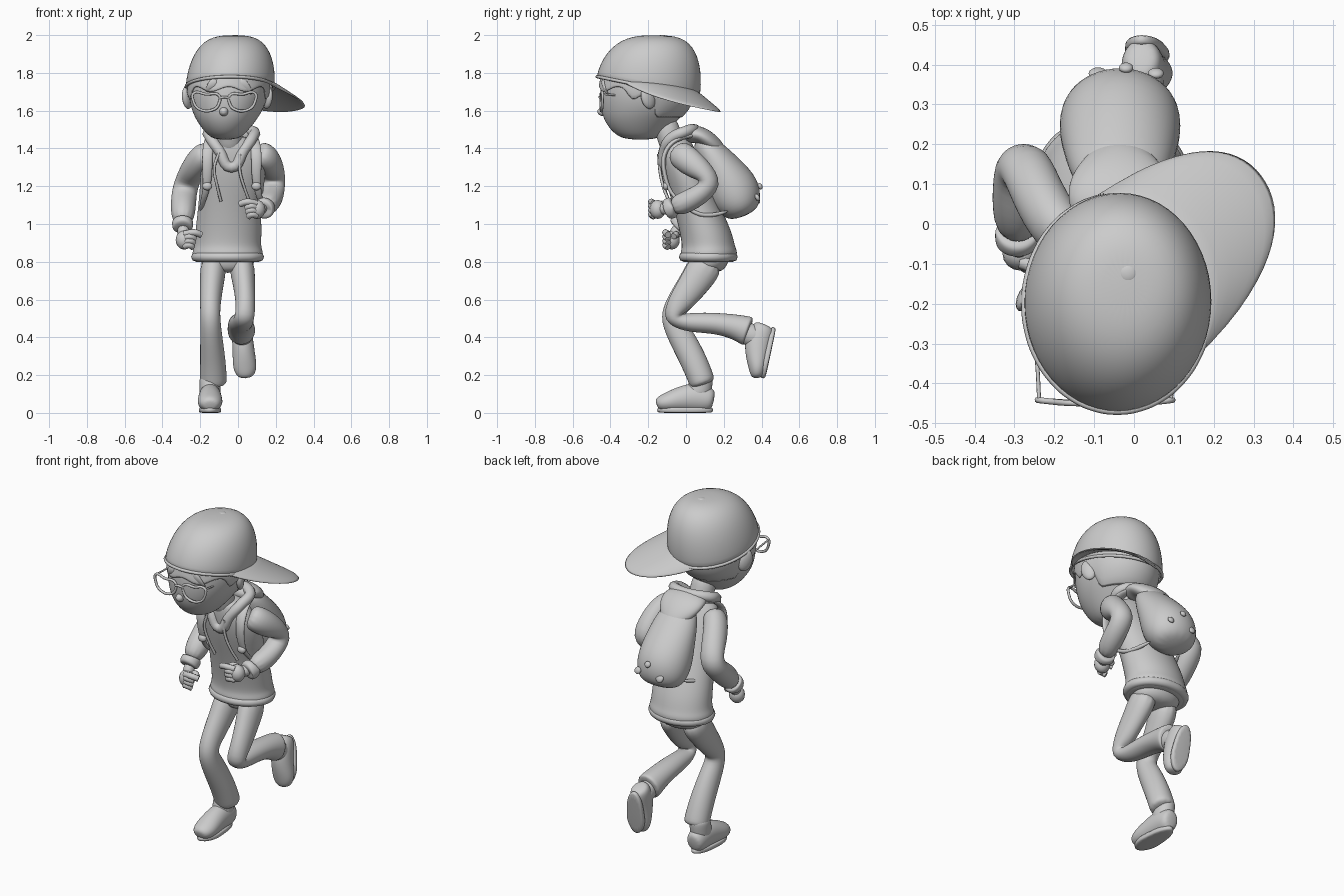
import bpy, bmesh
from math import sin, cos, pi, radians
from mathutils import Vector, Matrix, Euler

cube = bpy.data.objects.get("Cube")
if cube:
    bpy.data.objects.remove(cube)

GREY = (0.6, 0.6, 0.6, 1)
mat = bpy.data.materials.new("plain grey")
mat.use_nodes = True
mat.diffuse_color = GREY
mat.node_tree.nodes["Principled BSDF"].inputs["Base Color"].default_value = GREY


def finish(name, bm, levels=2, thick=0):
    bmesh.ops.recalc_face_normals(bm, faces=bm.faces)
    me = bpy.data.meshes.new(name)
    bm.to_mesh(me)
    bm.free()
    for p in me.polygons:
        p.use_smooth = True
    me.materials.append(mat)
    ob = bpy.data.objects.new(name, me)
    bpy.context.collection.objects.link(ob)
    if thick:
        mod = ob.modifiers.new("thickness", "SOLIDIFY")
        mod.thickness, mod.offset = thick, 0
    if levels:
        mod = ob.modifiers.new("smooth", "SUBSURF")
        mod.levels = mod.render_levels = levels
    return ob


def loft(name, rings, wrap=True, caps=(True, True), levels=2, thick=0):
    """Skin a list of equal-length point rows."""
    bm = bmesh.new()
    rows = [[bm.verts.new(p) for p in r] for r in rings]
    n = len(rows[0])
    for a, b in zip(rows, rows[1:]):
        for i in range(n if wrap else n - 1):
            j = (i + 1) % n
            bm.faces.new((a[i], a[j], b[j], b[i]))
    if caps[0]:
        bm.faces.new(rows[0])
    if caps[1]:
        bm.faces.new(rows[-1])
    return finish(name, bm, levels, thick)


def tube(name, pts, flat=False, n=12, levels=2):
    """Ellipse rings (x, y, z, rx, ry) along a path; flat keeps them level."""
    rings = []
    for i, (x, y, z, rx, ry) in enumerate(pts):
        a = Vector(pts[max(i - 1, 0)][:3])
        b = Vector(pts[min(i + 1, len(pts) - 1)][:3])
        t = Vector((0, 0, 1)) if flat else (b - a).normalized()
        ref = Vector((1, 0, 0)) if abs(t.x) < 0.85 else Vector((0, 0, 1))
        u = (ref - t * ref.dot(t)).normalized()
        v = t.cross(u)
        rings.append([Vector((x, y, z)) + 1.03 * (u * rx * cos(k) + v * ry * sin(k))
                      for k in (2 * pi * s / n for s in range(n))])
    return loft(name, rings, levels=levels)


def wire(name, pts, r, cyclic=False):
    """Thin round cord through the points."""
    cu = bpy.data.curves.new(name, "CURVE")
    cu.dimensions = "3D"
    cu.bevel_depth, cu.bevel_resolution, cu.resolution_u = r, 2, 5
    cu.use_fill_caps = True
    sp = cu.splines.new("BEZIER")
    sp.bezier_points.add(len(pts) - 1)
    for bp, p in zip(sp.bezier_points, pts):
        bp.co = p
        bp.handle_left_type = bp.handle_right_type = "AUTO"
    sp.use_cyclic_u = cyclic
    cu.materials.append(mat)
    ob = bpy.data.objects.new(name, cu)
    bpy.context.collection.objects.link(ob)
    return ob


def ball(name, centre, size, rot=(0, 0, 0)):
    bm = bmesh.new()
    bmesh.ops.create_uvsphere(bm, u_segments=16, v_segments=10, radius=1)
    bm.transform(Matrix.LocRotScale(Vector(centre), Euler(rot), Vector(size)))
    return finish(name, bm, 0)


# Head
HEAD = [(1.445, -.065, -.24, .06, .08), (1.48, -.065, -.25, .105, .135),
        (1.55, -.062, -.24, .16, .195), (1.62, -.055, -.21, .195, .24),
        (1.70, -.05, -.205, .212, .25), (1.80, -.045, -.2, .205, .24),
        (1.90, -.04, -.18, .15, .17)]
tube("head", [(x, y, z, rx, ry) for z, x, y, rx, ry in HEAD], True, 16)
tube("neck", [(-.04, -.06, 1.38, .075, .07), (-.045, -.09, 1.47, .068, .065),
              (-.05, -.12, 1.56, .07, .07)])
ball("nose", (-.075, -.437, 1.595), (.024, .032, .024))
for side, x, y in (("left", .155, -.2), ("right", -.268, -.18)):
    s = 1 if x > 0 else -1
    ball(side + "_ear", (x, y, 1.67), (.022, .042, .062), (radians(15), 0, s * radians(30)))


# Hair shell with a jagged fringe, sideburns and a low nape
def head_at(z):
    for a, b in zip(HEAD, HEAD[1:]):
        if z <= b[0]:
            f = (z - a[0]) / (b[0] - a[0])
            return [p + (q - p) * f for p, q in zip(a, b)]


def hair_low(a):
    front = -sin(a)
    if front > .45:
        return 1.712 + .016 * sin(7 * a)
    return 1.56 if front < -.2 else (1.64 if front > .25 else 1.68)


hair = []
for f in (0, .35, .7, 1):
    row = []
    for k in range(40):
        a = 2 * pi * k / 40
        z = hair_low(a) * (1 - f) + 1.79 * f
        _, cx, cy, rx, ry = head_at(z)
        g = 1.03 - .02 * f
        row.append((cx + rx * g * cos(a), cy + ry * g * sin(a), z))
    hair.append(row)
loft("hair", hair, caps=(False, False), levels=1, thick=.012)
for x0, x1, z1 in ((.0, .075, 1.685), (-.06, .02, 1.69), (-.11, -.17, 1.70)):
    mid = (x0 + x1) / 2
    tube("fringe_lock", [(x0, -.435, 1.765, .03, .014), (mid, -.438, 1.73, .03, .012),
                         (x1, -.438 + 1.6 * (x1 + .05) ** 2, z1, .008, .006)], n=8)


# Cap worn backwards
def edge(a, g=1.0):
    x, y = -.042 + .232 * g * cos(a), -.2 + .27 * g * sin(a)
    return Vector((x, y, 1.78 - .2 * (y + .47)))


dome = []
for step in range(8):
    ph = radians(step * 12)
    row = []
    for k in range(28):
        p = edge(2 * pi * k / 28, cos(ph) ** .62)
        base = edge(2 * pi * k / 28)
        row.append((p.x + .02 * sin(ph), p.y + .045 * sin(ph),
                    base.z + (1.995 - base.z) * sin(ph)))
    dome.append(row)
loft("cap_dome", dome, caps=(False, True), levels=1, thick=.012)
wire("cap_rim", [edge(2 * pi * k / 24) for k in range(24)], .009, True)
ball("cap_button", (-.015, -.125, 1.992), (.024, .024, .009))

# Brim sweeps out over the back left
brim = []
for f in (0, .33, .67, 1):
    row = []
    for k in range(17):
        u = k / 8 - 1
        p = edge(radians(41 + 74 * u), .97)
        reach = .245 * f * (1 - abs(u) ** 2.3) ** .7
        row.append(p + Vector((.8 * reach, .62 * reach,
                               .035 * (1 - u * u) * (1 - f) - (.37 + .08 * u * u) * reach)))
    brim.append(row)
loft("cap_brim", brim, wrap=False, caps=(False, False), levels=1, thick=.012)

# Glasses
for side, cx, s in (("left", .015, 1), ("right", -.16, -1)):
    shape = [(-.06, .03), (.01, .037), (.075, .042), (.076, .0), (.045, -.042), (-.035, -.042), (-.06, -.01)]
    wire(side + "_lens_frame", [(cx + s * px, -.45 + .1 * abs(px) * (px > 0), 1.65 + pz)
                                for px, pz in shape], .0075, True)
    wire(side + "_temple", [(cx + s * .078, -.442, 1.688), (cx + s * .084, -.34, 1.68),
                            (cx + s * .1, -.22, 1.675)], .005)
wire("glasses_bridge", [(-.1, -.45, 1.665), (-.072, -.458, 1.672), (-.045, -.45, 1.665)], .007)

# Hooded top
tube("hoodie_body", [(-.055, .115, .795, .15, .12), (-.055, .118, .808, .183, .145),
                     (-.055, .122, .855, .187, .15), (-.055, .12, .88, .174, .138),
                     (-.05, .105, .96, .175, .137), (-.045, .055, 1.1, .163, .122),
                     (-.025, .0, 1.25, .172, .115), (-.025, -.035, 1.36, .165, .1),
                     (-.03, -.055, 1.44, .11, .08), (-.035, -.06, 1.47, .06, .06)], True, 16)
wire("hem_band", [(-.055 + .167 * cos(a), .118 + .13 * sin(a), .826)
                  for a in (2 * pi * k / 12 for k in range(12))], .026, True)
half = [(.03, -.115, 1.39), (.075, -.075, 1.455), (.08, .0, 1.49)]
mirror = [(-.07 - x, y, z) for x, y, z in reversed(half)]
wire("hood_collar", [(-.035, -.12, 1.3)] + half + [(-.035, .045, 1.5)] + mirror, .03, True)
tube("hood", [(-.035, -.02, 1.46, .1, .04), (-.035, .05, 1.485, .135, .05),
              (-.035, .12, 1.445, .13, .05), (-.035, .18, 1.385, .075, .04),
              (-.035, .205, 1.355, .025, .02)])
wire("right_drawstring", [(-.1, -.14, 1.38), (-.125, -.138, 1.3), (-.11, -.118, 1.2), (-.09, -.09, 1.12)], .008)
wire("left_drawstring", [(.01, -.145, 1.37), (.01, -.138, 1.28), (.035, -.118, 1.19), (.06, -.09, 1.12)], .008)

# Backpack with straps and studs
tube("backpack", [(-.035, .07, 1.46, .07, .045), (-.035, .115, 1.40, .12, .075),
                  (-.035, .19, 1.29, .145, .11), (-.035, .25, 1.18, .158, .148),
                  (-.035, .29, 1.09, .145, .12), (-.035, .31, 1.04, .085, .065)])
strap = [(-.13, .05, 1.47, .03, .014), (-.15, -.06, 1.455, .03, .014),
         (-.165, -.128, 1.37, .03, .014), (-.16, -.115, 1.26, .028, .014),
         (-.17, -.085, 1.16, .018, .01), (-.198, .0, 1.09, .012, .012),
         (-.19, .09, 1.03, .012, .012), (-.13, .23, 1.07, .012, .012)]
tube("right_strap", strap, n=8)
tube("left_strap", [(-.065 - p[0],) + p[1:] for p in strap], n=8)
for s in (1, -1):
    ball("strap_buckle", (-.0325 - s * .13, -.105, 1.2), (.026, .018, .022))
for x, y, z, r in ((-.01, .277, 1.325, .019), (-.02, .392, 1.2, .018),
                   (.055, .378, 1.14, .02), (-.09, .378, 1.13, .024)):
    ball("pack_stud", (x, y, z), (r, .012, r), (radians(25), 0, 0))

# Arms, cuffs and hands
ARMS = {
    "left": [(.1, -.045, 1.385, .06, .065), (.15, -.02, 1.36, .068, .075), (.183, .065, 1.295, .066, .07),
             (.192, .155, 1.215, .06, .062), (.18, .03, 1.125, .062, .062), (.14, -.08, 1.085, .053, .056)],
    "right": [(-.15, -.04, 1.385, .06, .065), (-.195, -.01, 1.355, .068, .075), (-.245, .08, 1.28, .068, .07),
              (-.284, .18, 1.19, .066, .066), (-.29, .055, 1.09, .07, .068), (-.293, -.03, 1.0, .054, .056)]}
HANDS = {"left": ((.1, -.15, 1.077), -1), "right": ((-.285, -.075, .915), 1)}
for side, path in ARMS.items():
    tube(side + "_sleeve", path)
    w = Vector(path[-1][:3])
    d = (w - Vector(path[-2][:3])).normalized()
    a, b, c = w - d * .02, w + d * .005, w + d * .03
    tube(side + "_cuff", [(*a, .05, .05), (*a, .056, .057), (*b, .057, .058), (*c, .053, .054), (*c, .04, .04)])
    h, s = HANDS[side]
    h = Vector(h)
    tube(side + "_wrist", [(*w, .036, .036), (*h, .036, .036)], n=8)
    ball(side + "_palm", h, (.045, .042, .05))
    for k, reach in enumerate((.09, .056, .052, .046)):
        z = .032 - .022 * k
        wire(f"{side}_finger_{k + 1}", [h + Vector((0, -.02, z)), h + Vector((s * reach * .6, -.034, z + .008)),
                                        h + Vector((s * reach, -.02, z - .004))], .0175)
    wire(side + "_thumb", [h + Vector((0, .02, .02)), h + Vector((s * .04, .022, .03)),
                           h + Vector((s * .06, .01, .02))], .017)

# Trousers
tube("trouser_seat", [(-.055, .11, .74, .1, .07), (-.055, .12, .78, .145, .105), (-.055, .12, .86, .15, .115)], True)
tube("right_trouser_leg", [(-.125, .125, .82, .075, .1), (-.138, .055, .7, .065, .085),
                           (-.147, -.04, .58, .055, .07), (-.147, -.082, .51, .052, .06),
                           (-.143, -.035, .42, .058, .07), (-.133, .04, .28, .068, .072),
                           (-.13, .08, .18, .072, .07), (-.13, .092, .145, .071, .068)])
tube("left_trouser_leg", [(.015, .13, .82, .075, .1), (.03, .055, .7, .06, .082),
                          (.042, -.035, .58, .052, .068), (.035, -.085, .5, .052, .052),
                          (.022, .0, .478, .056, .052), (.015, .13, .478, .066, .055),
                          (.015, .25, .46, .07, .064), (.018, .32, .435, .075, .08),
                          (.02, .335, .43, .071, .077)])

# Boots: one shape placed twice
for side, loc, rot, size in (("right", (-.148, 0, 0), (0, 0, 0), 1),
                             ("left", (.03, .45, .32), (radians(78), radians(-5), 0), .94)):
    upper = tube(side + "_boot", [(0, .148, .065, .035, .045), (0, .125, .07, .056, .066),
                                  (0, .05, .085, .06, .08), (0, -.03, .073, .064, .068),
                                  (0, -.1, .056, .069, .052), (0, -.145, .048, .05, .038),
                                  (0, -.156, .043, .025, .02)])
    sole = loft(side + "_sole", [[(g * (.056 + .01 * (sin(a) < 0)) * cos(a), -.005 + g * .151 * sin(a), z)
                                  for a in (2 * pi * k / 16 for k in range(16))]
                                 for z, g in ((0, .9), (.003, 1), (.024, 1.01), (.032, .95))], levels=1)
    shaft = tube(side + "_boot_collar", [(0, .06, .07, .056, .07), (0, .072, .13, .056, .066),
                                         (0, .082, .19, .058, .064), (0, .082, .2, .04, .045)], True)
    for ob in (upper, sole, shaft):
        ob.location, ob.rotation_euler, ob.scale = loc, rot, (size,) * 3
